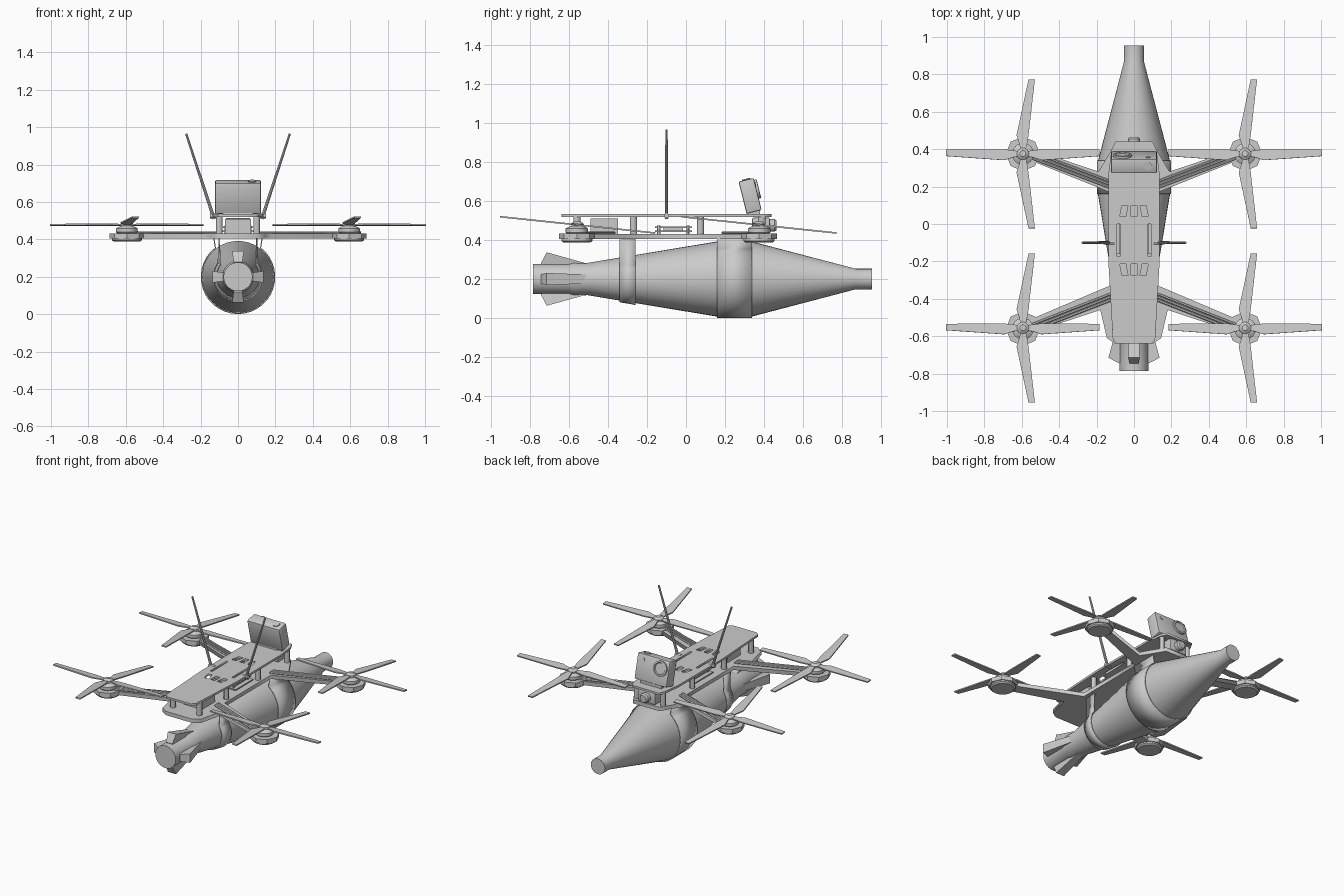
import bpy, bmesh, math
from math import sin, cos, radians, pi
from mathutils import Vector, Matrix

if "Cube" in bpy.data.objects:
    bpy.data.objects.remove(bpy.data.objects["Cube"])


def add(name, bm, smooth=True):
    bmesh.ops.recalc_face_normals(bm, faces=bm.faces)
    me = bpy.data.meshes.new(name)
    bm.to_mesh(me)
    bm.free()
    ob = bpy.data.objects.new(name, me)
    bpy.context.collection.objects.link(ob)
    if smooth:
        bpy.ops.object.select_all(action='DESELECT')
        ob.select_set(True)
        bpy.context.view_layer.objects.active = ob
        bpy.ops.object.shade_smooth_by_angle(angle=radians(30))
    return ob


def lathe(name, profile, origin, axis, n=32):
    """Revolve (distance along axis, radius) points about an axis."""
    bm = bmesh.new()
    rot = Vector((0, 0, 1)).rotation_difference(Vector(axis)).to_matrix()
    o = Vector(origin)
    rings = [[bm.verts.new(o + rot @ Vector((r * cos(2*pi*i/n), r * sin(2*pi*i/n), d)))
              for i in range(n)] for d, r in profile]
    for a, b in zip(rings, rings[1:]):
        for i in range(n):
            bm.faces.new((a[i], a[(i+1) % n], b[(i+1) % n], b[i]))
    bm.faces.new(rings[0])
    bm.faces.new(rings[-1])
    return add(name, bm)


def rod(name, a, b, r, r2=None, n=12):
    d = Vector(b) - Vector(a)
    return lathe(name, [(0, r), (d.length, r2 or r)], a, d.normalized(), n)


def box(name, centre, size, tilt=0, bevel=0):
    bm = bmesh.new()
    bmesh.ops.create_cube(bm, size=1)
    bmesh.ops.scale(bm, vec=size, verts=bm.verts)
    if bevel:
        bmesh.ops.bevel(bm, geom=bm.edges[:], offset=bevel, segments=2, affect='EDGES', profile=0.5)
    bm.transform(Matrix.Translation(centre) @ Matrix.Rotation(radians(tilt), 4, 'X'))
    return add(name, bm)


def plate(name, half, z0, z1, holes=()):
    """Flat symmetric plate with holes, from a right-hand outline."""
    cu = bpy.data.curves.new(name, 'CURVE')
    cu.dimensions, cu.fill_mode, cu.extrude = '2D', 'BOTH', (z1 - z0) / 2
    outline = list(half) + [(-x, y) for x, y in reversed(half)]
    for pts in [outline, *holes]:
        sp = cu.splines.new('POLY')
        sp.points.add(len(pts) - 1)
        for p, (x, y) in zip(sp.points, pts):
            p.co = (x, y, 0, 1)
        sp.use_cyclic_u = True
    tmp = bpy.data.objects.new(name + "_curve", cu)
    bpy.context.collection.objects.link(tmp)
    dg = bpy.context.evaluated_depsgraph_get()
    me = bpy.data.meshes.new_from_object(tmp.evaluated_get(dg))
    bpy.data.objects.remove(tmp)
    me.name = name
    ob = bpy.data.objects.new(name, me)
    ob.location.z = (z0 + z1) / 2
    bpy.context.collection.objects.link(ob)


CZ = 0.2  # height of the payload axis

# payload body and tail tube
lathe("payload_body", [(-.785, .077), (-.605, .077), (-.58, .085), (-.505, .083), (.155, .192),
                       (.34, .192), (.87, .053), (.955, .053)], (0, 0, CZ), (0, 1, 0), 40)

# four tail fins
for k in range(4):
    bm = bmesh.new()
    prof = [(-.73, .06), (-.745, .08), (-.715, .137), (-.61, .108), (-.51, .08), (-.51, .06)]
    sides = [[bm.verts.new((s * (.012 + .14 * r), y, r)) for y, r in prof] for s in (-1, 1)]
    bm.faces.new(sides[0])
    bm.faces.new(sides[1])
    for i in range(6):
        j = (i + 1) % 6
        bm.faces.new((sides[0][i], sides[0][j], sides[1][j], sides[1][i]))
    bm.transform(Matrix.Translation((0, 0, CZ)) @ Matrix.Rotation(k * pi / 2, 4, 'Y'))
    add(f"tail_fin_{k}", bm, False)


# straps wrapping under the payload up to the frame
def strap(name, y0, y1, r0, r1, ang, top_x):
    bm = bmesh.new()
    rows = []
    for y, r in ((y0, r0), (y1, r1)):
        pts = [(-top_x, .41)]
        for i in range(29):
            a = radians(180 - ang) + i / 28 * radians(180 + 2 * ang)
            pts.append((r * cos(a), CZ + r * sin(a)))
        pts.append((top_x, .41))
        rows.append([bm.verts.new((x, y, z)) for x, z in pts])
    for i in range(len(rows[0]) - 1):
        bm.faces.new((rows[0][i], rows[0][i+1], rows[1][i+1], rows[1][i]))
    ob = add(name, bm)
    m = ob.modifiers.new("thickness", 'SOLIDIFY')
    m.thickness, m.offset = .006, 0


strap("rear_strap", -.34, -.26, .116, .13, 35, .1)
strap("front_strap", .16, .34, .196, .196, 52, .13)

# lower frame plate with four arms
plate("lower_frame", [(.1, .43), (.13, .38), (.19, .28), (.53, .395), (.53, .33), (.13, .17),
                      (.13, -.33), (.53, -.5), (.53, -.575), (.18, -.46), (.145, -.61), (.1, -.64)],
      .405, .431)

# upper plate with slots
holes = []
for y0, s in ((.07, 1), (-.245, -1)):
    for cx, lean in ((-.048, -.012), (0, 0), (.048, .012)):
        lo, hi, w = y0 - .03 * s, y0 + .03 * s, .016
        holes.append([(cx - w + lean, lo), (cx + w + lean, lo), (cx + w, hi), (cx - w, hi)])
for s in (-1, 1):
    holes.append([(s * .075, -.175), (s * .09, -.175), (s * .09, 0), (s * .075, 0)])
plate("upper_plate", [(.1, .44), (.12, .4), (.135, .28), (.137, -.2), (.113, -.62), (.09, -.64)],
      .519, .533, holes)

# spacers between the plates
for s in (-1, 1):
    for y in (-.56, -.27, .075, .39):
        rod(f"spacer_{s}_{y}", (s * .1, y, .43), (s * .1, y, .52), .018)

# electronics between the plates
box("battery_block", (0, -.42, .47), (.14, .14, .08))
for i, z in enumerate((.445, .465)):
    box(f"circuit_board_{i}", (0, -.065, z), (.19 - i * .03, .19, .008))
box("circuit_chip", (0, -.065, .455), (.09, .1, .012))
for s in (-1, 1):
    for y in (-.14, .01):
        rod(f"board_post_{s}_{y}", (s * .065, y, .43), (s * .065, y, .475), .008)

# small pilot camera at the nose
box("nose_camera", (0, .385, .475), (.13, .09, .08), 0, .006)
lathe("nose_camera_lens", [(0, .032), (.025, .032), (.035, .024)], (0, .43, .475), (0, 1, 0), 20)

# action camera on the top plate
TILT = 14
cam = Matrix.Translation((0, .329, .627)) @ Matrix.Rotation(radians(TILT), 4, 'X')
fwd = cam.to_3x3() @ Vector((0, 1, 0))
up = cam.to_3x3() @ Vector((0, 0, 1))
box("top_camera", (0, .329, .627), (.245, .08, .17), TILT, .008)
lathe("top_camera_lens", [(0, .05), (.012, .05), (.014, .04), (.008, .036)],
      cam @ Vector((-.062, .039, .025)), fwd, 28)
lathe("top_camera_button", [(0, .022), (.006, .022)], cam @ Vector((.075, 0, .084)), up, 20)
lathe("top_camera_sensor", [(0, .012), (.004, .012)], cam @ Vector((.075, .039, .05)), fwd, 12)
box("top_camera_mount", (0, .345, .54), (.16, .07, .03))

# antennas
for s in (-1, 1):
    rod(f"antenna_{s}", (s * .128, -.1, .51), (s * .277, -.1, .965), .009, .006, 8)
    rod(f"antenna_clip_{s}", (s * .105, -.1, .525), (s * .15, -.1, .525), .013)


# four-bladed tilted propellers
def propeller(name, centre):
    bm = bmesh.new()
    # distance, low edge offset, high edge offset
    blade_x = [(.01, -.012, .012), (.05, -.018, .018), (.1, -.034, .024), (.41, -.012, .022)]
    blade_y = [(.01, -.012, .012), (.05, -.018, .022), (.1, -.034, .03), (.4, .03, .064)]
    for d, p, st in (((1, 0), (0, 1), blade_x), ((-1, 0), (0, 1), blade_x),
                     ((0, 1), (1, 0), blade_y), ((0, -1), (1, 0), blade_y)):
        secs = []
        for r, lo, hi in st:
            secs.append([bm.verts.new((d[0]*r + p[0]*o, d[1]*r + p[1]*o, z))
                         for o, z in ((lo, -.004), (hi, -.004), (hi, .004), (lo, .004))])
        for a, b in zip(secs, secs[1:]):
            for i in range(4):
                bm.faces.new((a[i], a[(i+1) % 4], b[(i+1) % 4], b[i]))
        bm.faces.new(secs[0])
        bm.faces.new(secs[-1])
    bm.transform(Matrix.Translation(centre) @ Matrix.Rotation(radians(-6), 4, 'X'))
    add(name, bm, False)
    axis = Matrix.Rotation(radians(-6), 3, 'X') @ Vector((0, 0, 1))
    lathe(name + "_hub", [(-.02, .032), (.006, .032), (.018, .016)], centre, axis, 16)


# motors, mounts and arm wires
for s in (-1, 1):
    for end, y, root in (("front", .375, .225), ("rear", -.56, -.405)):
        tag = f"{end}_{'right' if s > 0 else 'left'}"
        x = s * .594
        lathe("motor_mount_" + tag, [(0, .092), (.028, .092)], (x, y, .405), (0, 0, 1), 8)
        lathe("motor_base_" + tag, [(0, .07), (.008, .08), (.02, .08)], (x, y, .388), (0, 0, 1), 24)
        lathe("motor_" + tag, [(0, .05), (.008, .058), (.028, .058), (.036, .045), (.046, .02)],
              (x, y, .431), (0, 0, 1), 24)
        propeller("propeller_" + tag, (x, y if y > 0 else -.556, .478))
        for k in (-1, 0, 1):
            rod(f"wire_{tag}_{k}", (s * .11, root + k * .017 - .02 * (1 if y > 0 else -1), .437),
                (s * .56, y + k * .017, .437), .007, None, 6)
